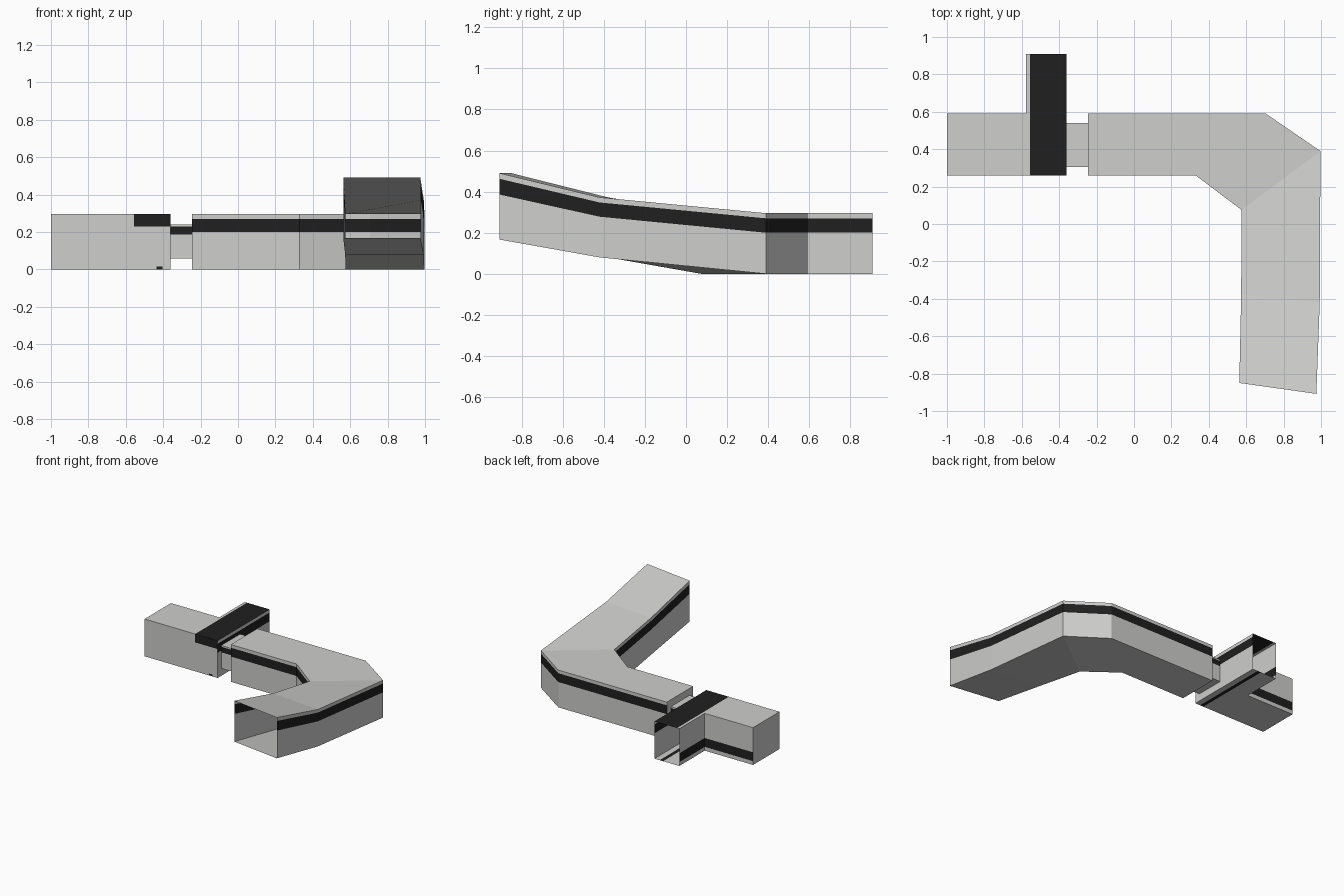
import bpy, bmesh
from mathutils import Vector

if "Cube" in bpy.data.objects:
    bpy.data.objects.remove(bpy.data.objects["Cube"])


def material(name, color):
    m = bpy.data.materials.new(name)
    m.diffuse_color = (*color, 1)
    m.use_nodes = True
    m.node_tree.nodes["Principled BSDF"].inputs["Base Color"].default_value = m.diffuse_color
    return m


MATS = [material("light_grey", (0.62, 0.62, 0.61)),
        material("black", (0.014, 0.014, 0.014))]


def finish(bm, name):
    me = bpy.data.meshes.new(name)
    bm.to_mesh(me)
    bm.free()
    for m in MATS:
        me.materials.append(m)
    ob = bpy.data.objects.new(name, me)
    bpy.context.collection.objects.link(ob)
    return ob


def duct(name, sections, band, cap_start=False):
    """Rectangular duct through (left_xy, right_xy, z0, z1) sections with a side stripe."""
    bm = bmesh.new()
    levels = [0, band[0], band[1], 1]
    rings = []
    for a, b, z0, z1 in sections:
        pts = [(*a, z0 + t * (z1 - z0)) for t in levels]
        pts += [(*b, z0 + t * (z1 - z0)) for t in reversed(levels)]
        rings.append([bm.verts.new(p) for p in pts])
    for r, s in zip(rings, rings[1:]):
        for i in range(8):
            j = (i + 1) % 8
            f = bm.faces.new((r[i], r[j], s[j], s[i]))
            f.material_index = int(i in (1, 5))   # stripe on both side walls
    if cap_start:
        bm.faces.new(rings[0])
    bmesh.ops.recalc_face_normals(bm, faces=bm.faces)
    return finish(bm, name)


# Main duct: straight run, corner, then a rising ramp with an open end
duct("bent_duct", [
    ((-0.245, 0.26), (-0.245, 0.59), 0, 0.295),
    ((0.33, 0.26), (0.705, 0.59), 0, 0.295),
    ((0.575, 0.075), (0.997, 0.39), 0, 0.295),
    ((0.573, -0.38), (0.993, -0.42), 0.08, 0.372),
    ((0.563, -0.85), (0.975, -0.908), 0.167, 0.49),
], (0.678, 0.915), cap_start=True)

# Narrow connector between the two ducts
duct("connector", [
    ((-0.36, 0.305), (-0.36, 0.54), 0.058, 0.24),
    ((-0.245, 0.305), (-0.245, 0.54), 0.058, 0.24),
], (0.7, 0.94))

# Junction: L-shaped footprint, raised and cut along the paint edges
bm = bmesh.new()
outline = [(-1, 0.26), (-0.36, 0.26), (-0.36, 0.908),
           (-0.577, 0.908), (-0.577, 0.59), (-1, 0.59)]
base = bm.faces.new([bm.verts.new((x, y, 0)) for x, y in outline])
up = bmesh.ops.extrude_face_region(bm, geom=[base])["geom"]
bmesh.ops.translate(bm, vec=(0, 0, 0.295),
                    verts=[v for v in up if isinstance(v, bmesh.types.BMVert)])
cuts = [(0, x) for x in (-0.577, -0.557, -0.435, -0.405)]
cuts += [(2, z) for z in (0.015, 0.03, 0.1, 0.2, 0.228, 0.27)]
for axis, value in cuts:
    no = Vector((0, 0, 0))
    no[axis] = 1
    bmesh.ops.bisect_plane(bm, geom=bm.verts[:] + bm.edges[:] + bm.faces[:],
                           plane_co=no * value, plane_no=no)
bmesh.ops.recalc_face_normals(bm, faces=bm.faces)


def is_black(f):
    c, n = f.calc_center_median(), f.normal
    narrow = -0.435 < c.x < -0.405
    if n.z > 0.5:
        return c.x > -0.557                       # wide band on the roof
    if n.z < -0.5:
        return narrow                             # thin line underneath
    if n.y < -0.5:
        return (c.x > -0.557 and c.z > 0.228) or (narrow and c.z < 0.015)
    if n.x > 0.5:
        return 0.2 < c.z < 0.27
    if n.x < -0.5 and c.x < -0.9:
        return False                              # plain closed end
    return 0.03 < c.z < 0.1


for f in bm.faces:
    f.material_index = int(is_black(f))
# open end of the side branch
bmesh.ops.delete(bm, context="FACES",
                 geom=[f for f in bm.faces if f.calc_center_median().y > 0.9 and f.normal.y > 0.5])
finish(bm, "junction_duct")
